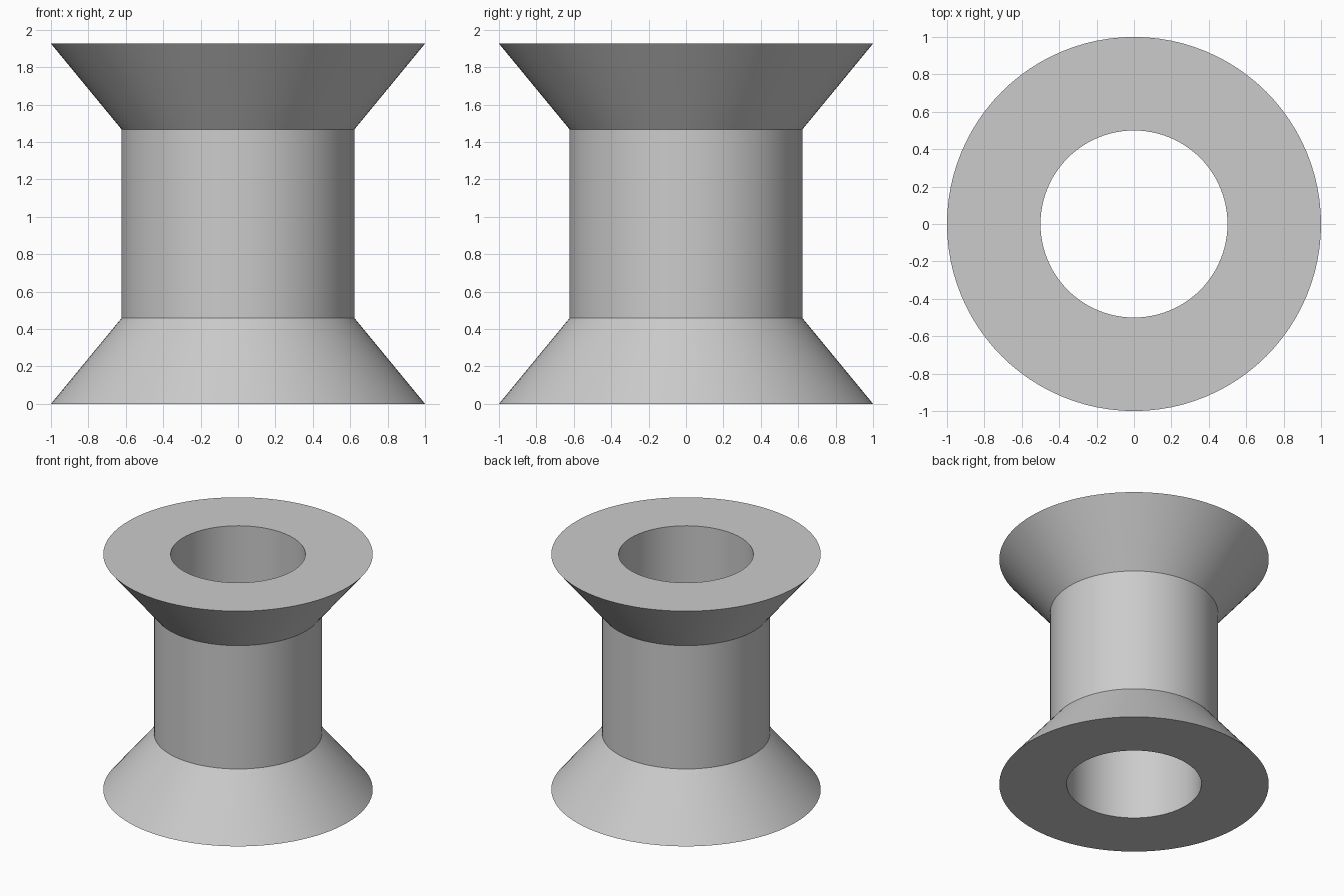
import bpy
import bmesh
import math

cube = bpy.data.objects.get("Cube")
if cube:
    bpy.data.objects.remove(cube, do_unlink=True)

SIDES = 96
HEIGHT = 1.926
FLARE = 0.458
RIM, BARREL, BORE = 1.0, 0.623, 0.5

# Plain grey for the whole spool
grey = bpy.data.materials.new("plain_grey")
grey.use_nodes = True
colour = (0.6, 0.6, 0.6, 1)
grey.diffuse_color = colour
grey.node_tree.nodes["Principled BSDF"].inputs["Base Color"].default_value = colour


def lathe(name, profile):
    """Revolve a closed (radius, height) profile around the z axis."""
    bm = bmesh.new()
    rings = []
    for radius, z in profile:
        rings.append([bm.verts.new((radius * math.cos(math.tau * i / SIDES),
                                    radius * math.sin(math.tau * i / SIDES), z))
                      for i in range(SIDES)])
    for a, b in zip(rings, rings[1:] + rings[:1]):
        for i in range(SIDES):
            j = (i + 1) % SIDES
            bm.faces.new((a[i], a[j], b[j], b[i]))
    bmesh.ops.recalc_face_normals(bm, faces=bm.faces)
    mesh = bpy.data.meshes.new(name)
    bm.to_mesh(mesh)
    bm.free()
    mesh.materials.append(grey)
    obj = bpy.data.objects.new(name, mesh)
    bpy.context.collection.objects.link(obj)
    bpy.ops.object.select_all(action="DESELECT")
    obj.select_set(True)
    bpy.context.view_layer.objects.active = obj
    bpy.ops.object.shade_smooth_by_angle(angle=math.radians(30))
    return obj


# Flared ends, straight barrel and through bore in one closed profile
lathe("spool", [(BORE, 0), (RIM, 0), (BARREL, FLARE),
                (BARREL, HEIGHT - FLARE), (RIM, HEIGHT), (BORE, HEIGHT)])
